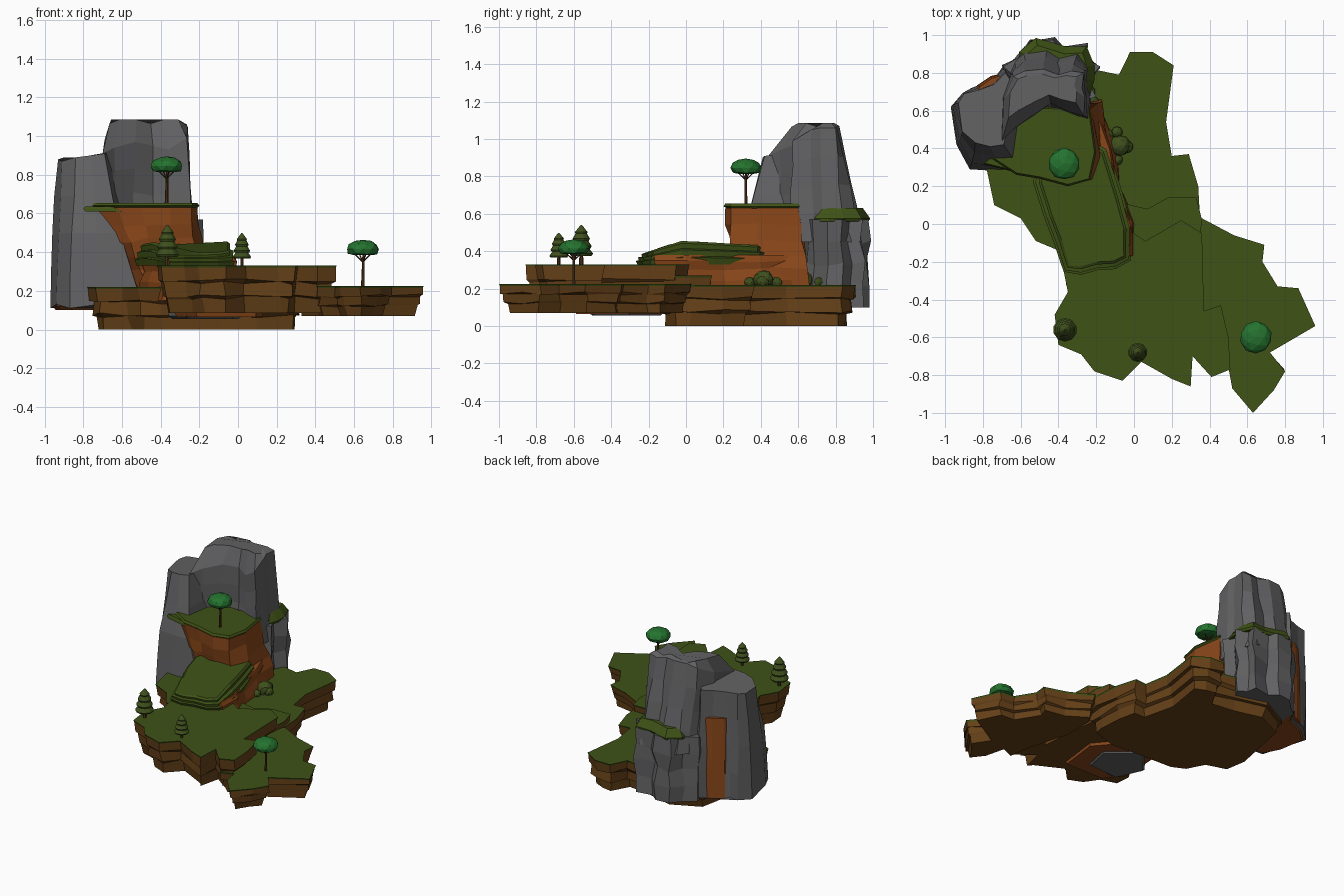
import bpy, bmesh, math, random
from mathutils import Vector

if "Cube" in bpy.data.objects:
    bpy.data.objects.remove(bpy.data.objects["Cube"])
random.seed(4)

def material(name, col):
    m = bpy.data.materials.new(name)
    m.diffuse_color = (*col, 1)
    m.use_nodes = True
    m.node_tree.nodes["Principled BSDF"].inputs["Base Color"].default_value = m.diffuse_color
    return m

GRASS = material("grass", (0.05, 0.085, 0.008))
EARTH = material("earth", (0.13, 0.052, 0.009))
CLAY = material("clay", (0.25, 0.062, 0.01))
ROCK = material("rock", (0.12, 0.12, 0.125))
LEAF = material("leaf", (0.018, 0.17, 0.028))
BARK = material("bark", (0.07, 0.03, 0.01))
PINE = material("pine", (0.05, 0.08, 0.012))

def finish(name, bm, mats):
    bmesh.ops.recalc_face_normals(bm, faces=bm.faces)
    me = bpy.data.meshes.new(name)
    bm.to_mesh(me)
    bm.free()
    for m in mats:
        me.materials.append(m)
    ob = bpy.data.objects.new(name, me)
    bpy.context.collection.objects.link(ob)
    return ob

def loft(name, rings, side, top=None, grass_band=False):
    """Skin equal-length rings from bottom to top, with flat caps."""
    bm = bmesh.new()
    vs = [[bm.verts.new(p) for p in r] for r in rings]
    n = len(rings[0])
    for k in range(len(vs) - 1):
        for i in range(n):
            j = (i + 1) % n
            f = bm.faces.new((vs[k][i], vs[k][j], vs[k + 1][j], vs[k + 1][i]))
            f.material_index = int(grass_band and k == len(vs) - 2)
    bm.faces.new(vs[0])
    bm.faces.new(vs[-1]).material_index = 1 if top else 0
    return finish(name, bm, [side, top] if top else [side])

def inset(pts, d):
    out = []
    for i, p in enumerate(pts):
        a, b, c = Vector(pts[i - 1]), Vector(p), Vector(pts[(i + 1) % len(pts)])
        e, f = (b - a).normalized(), (c - b).normalized()
        nrm = Vector((-e.y - f.y, e.x + f.x))
        out.append(b + nrm.normalized() * d if nrm.length > 0.01 else b)
    return out

def slab(name, pts, profile, side, top=None, jit=0.01, band=True):
    """Layered ledge: profile lists (z, inset) from bottom to top."""
    rings = []
    for k, (z, d) in enumerate(profile):
        j = jit if k < len(profile) - 2 else 0
        zj = j if k > 0 else 0
        rings.append([(p.x + random.uniform(-j, j), p.y + random.uniform(-j, j),
                       z + random.uniform(-zj, zj)) for p in inset(pts, d)])
    return loft(name, rings, side, top, band and top is not None)

def blend(a, b, steps, jit=0.012):
    rings = []
    for k in range(steps + 1):
        t = k / steps
        j = jit if 0 < k < steps else 0
        rings.append([Vector(p).lerp(Vector(q), t) + Vector([random.uniform(-j, j) for _ in "xyz"])
                      for p, q in zip(a, b)])
    return rings

def at(pts, z):
    return [(x, y, z) for x, y in pts]

def strata(z0, z1, deep=.065):
    h = z1 - z0
    return [(z0, deep), (z0 + .32 * h, deep * .8), (z0 + .36 * h, deep * .5), (z0 + .64 * h, deep * .45),
            (z0 + .68 * h, deep * .2), (z1 - .01, .005), (z1, 0)]

# Ground plates at stepped heights
slab("back_ground", [(-.78, .29), (-.74, .1), (-.6, .03), (-.52, -.09), (-.4, -.14), (-.1, -.17),
     (.1, -.17), (.33, -.1), (.35, .02), (.34, .2), (.29, .37), (.2, .36), (.17, .54), (.21, .84),
     (.1, .91), (-.02, .91), (-.08, .79), (-.22, .82), (-.45, .88), (-.68, .75)],
     strata(0, .22), EARTH, GRASS)
slab("front_ground", [(-.42, -.48), (-.4, -.64), (-.28, -.69), (-.21, -.78), (-.06, -.83), (.04, -.73),
     (.2, -.82), (.3, -.86), (.31, -.7), (.41, -.81), (.51, -.77), (.5, -.6), (.46, -.43), (.37, -.46),
     (.36, -.05), (.25, .02), (.06, -.09), (0, -.05), (-.1, .1), (-.38, .1), (-.4, -.12), (-.37, -.26),
     (-.35, -.36)], strata(.085, .33), EARTH, GRASS)
slab("step_ground", [(-.1, -.15), (.34, -.15), (.36, .02), (.33, .14), (.18, .14), (.07, .08), (-.1, .12)],
     strata(.1, .27), EARTH, GRASS)
slab("right_ground", [(.28, -.3), (.38, -.6), (.41, -.8), (.5, -.76), (.52, -.87), (.63, -1), (.74, -.88),
     (.8, -.78), (.72, -.68), (.96, -.54), (.87, -.34), (.76, -.33), (.68, -.2), (.69, -.11), (.53, -.06),
     (.36, .03), (.28, -.05)], strata(.07, .225, .05), EARTH, GRASS)
slab("under_ledge", [(-.34, -.46), (-.22, -.6), (.1, -.6), (.14, -.3), (-.06, -.06), (-.32, -.15)],
     [(.065, .02), (.09, .01), (.13, 0)], CLAY, jit=.005)
slab("under_rock", [(-.36, -.32), (-.27, -.52), (-.02, -.5), (.02, -.3), (-.2, -.12)],
     [(.055, .02), (.07, 0), (.1, 0)], ROCK, jit=.004)

# Clay hill, with its stepped grass bank rising towards the back
slab("clay_hill", [(-.5, .25), (-.45, .02), (-.38, -.17), (-.2, -.19), (-.01, -.18), (0, 0), (-.08, .2),
     (-.11, .4), (-.2, .64), (-.5, .66)],
     [(.15, -.015), (.24, -.01), (.3, .012), (.35, .005), (.37, .015), (.38, .02)], CLAY)
bank = [(-.53, .22), (-.47, .03), (-.42, -.1), (-.37, -.25), (-.28, -.265), (-.19, -.24), (-.1, -.235),
        (-.02, -.19), (-.015, -.02), (-.06, .15), (-.14, .4), (-.3, .5), (-.5, .4)]
def bank_ring(d, frac):
    return [(p.x, p.y, .33 + frac * min(.06 + max(0, (p.y + .22) * .35), .125 - .06 * max(p.y, 0)))
            for p in inset(bank, d)]
loft("grass_bank", [bank_ring(d, f) for d, f in [(.005, 0), (-.004, .3), (.012, .36), (.008, .62),
     (.03, .68), (.026, .9), (.04, 1)]], GRASS)

# Upper clay block with tree terrace
low = [(-.52, .36), (-.47, .29), (-.44, .28), (-.34, .25), (-.21, .25), (-.13, .36), (-.17, .66), (-.5, .62)]
high = [(-.76, .36), (-.62, .27), (-.5, .25), (-.35, .21), (-.24, .24), (-.21, .38), (-.24, .6), (-.62, .62)]
loft("clay_block", blend(at(low, .22), at(high, .63), 5, .018), CLAY)
slab("terrace_grass", high, [(.625, .01), (.64, -.01), (.655, 0)], GRASS)
slab("terrace_tip", [(-.8, .32), (-.6, .27), (-.58, .42), (-.68, .42)], [(.61, .01), (.625, 0), (.635, .01)], GRASS)

# Main cliff: lower back buttress, grass ledge, tall hollow-faced peak
butt = [(-.66, .62), (-.26, .65), (-.21, .68), (-.235, .76), (-.19, .84), (-.25, .88), (-.26, .95),
        (-.38, .93), (-.44, .98), (-.54, .97), (-.6, .9), (-.68, .84)]
butt_top = [(x + .01 * (-1) ** i, y - .005, .57) for i, (x, y) in enumerate(butt)]
loft("cliff_buttress", blend(at(butt, .1), butt_top, 4, .016), ROCK)
slab("back_grass_ledge", [(-.6, .7), (-.24, .66), (-.21, .76), (-.21, .84), (-.25, .94), (-.36, .94),
     (-.52, .985), (-.61, .91)], [(.56, .008), (.575, 0), (.63, .04)], GRASS, jit=.008)
foot = [(-.72, .42), (-.65, .5), (-.55, .58), (-.44, .62), (-.36, .59), (-.24, .56), (-.225, .68),
        (-.25, .72), (-.235, .84), (-.28, .94), (-.4, .92), (-.46, .96), (-.58, .94), (-.63, .88), (-.7, .72)]
peak = [(-.7, .44, .91), (-.64, .5, .94), (-.53, .58, .97), (-.44, .64, .95), (-.36, .6, .93),
        (-.265, .57, .99), (-.26, .67, 1.05), (-.275, .72, 1.06), (-.265, .8, 1.06), (-.33, .81, 1.05),
        (-.4, .79, 1.06), (-.48, .82, 1.07), (-.58, .81, 1.07), (-.64, .78, 1.04), (-.69, .66, .98)]
crest = [(x * .82 - .09, .7 + (y - .7) * .6 + .02, 1.085 - .02 * (i % 3 == 0)) for i, (x, y, z) in enumerate(peak)]
loft("cliff_peak", blend(at(foot, .45), peak, 4, .008) + [crest], ROCK)

# Left cliff pillar, flaring at the foot, with a clay root and seam
base = [(-.97, .62), (-.94, .42), (-.87, .29), (-.72, .28), (-.49, .27), (-.5, .6), (-.6, .8),
        (-.69, .84), (-.74, .77), (-.86, .72), (-.9, .69)]
shoulder = [(-.96, .63), (-.925, .44), (-.86, .32), (-.73, .31), (-.61, .31), (-.6, .6), (-.62, .78),
            (-.68, .83), (-.74, .76), (-.85, .71), (-.91, .69)]
top = [(-.93, .64, .88), (-.91, .49, .87), (-.84, .43, .89), (-.76, .41, .9), (-.69, .42, .91),
       (-.65, .6, .92), (-.64, .74, .91), (-.68, .8, .9), (-.74, .74, .89), (-.82, .71, .89), (-.9, .69, .89)]
base3 = [(x, y, .11 + .02 * (i % 2)) for i, (x, y) in enumerate(base)]
loft("cliff_pillar", blend(base3, at(shoulder, .5), 2, .006) + blend(at(shoulder, .5), top, 2, .006)[1:], ROCK)
slab("clay_root", base, [(.1, .03), (.12, .012), (.16, .015)], CLAY, jit=0)
slab("clay_seam", [(-.85, .68), (-.7, .6), (-.68, .8), (-.76, .785), (-.83, .735)],
     [(.12, .0), (.4, .005), (.7, .015)], CLAY, jit=.003)

# Trees and bushes
def tube(name, a, b, r0, r1, mat, sides=6):
    a, b = Vector(a), Vector(b)
    bm = bmesh.new()
    bmesh.ops.create_cone(bm, cap_ends=True, segments=sides, radius1=r0, radius2=r1, depth=(b - a).length)
    ob = finish(name, bm, [mat])
    ob.location = (a + b) / 2
    ob.rotation_euler = (b - a).to_track_quat('Z', 'Y').to_euler()
    return ob

def blob(name, loc, scale, mat, sub, jit):
    bm = bmesh.new()
    bmesh.ops.create_icosphere(bm, subdivisions=sub, radius=1)
    for v in bm.verts:
        v.co *= 1 + random.uniform(-jit, jit)
        v.co.z = max(v.co.z, -.62)
    ob = finish(name, bm, [mat])
    ob.location, ob.scale = loc, scale
    return ob

def round_tree(name, x, y, z):
    tube(name + "_trunk", (x, y, z - .02), (x + .004, y, z + .17), .01, .006, BARK)
    for k in range(4):
        a = k * math.pi / 2 + .4
        tube(f"{name}_branch_{k + 1}", (x, y, z + .13),
             (x + .05 * math.cos(a), y + .05 * math.sin(a), z + .175), .004, .003, BARK, 5)
    blob(name + "_crown", (x, y, z + .195), (.085, .085, .05), LEAF, 2, .04)

def pine(name, x, y, z, s):
    tube(name + "_trunk", (x, y, z - .01), (x, y, z + .06 * s), .012 * s, .01 * s, BARK)
    for k, (lo, hi, r) in enumerate([(.045, .1, .063), (.085, .14, .056), (.125, .178, .046), (.16, .21, .034)]):
        tip = .004 if k == 3 else r * .5
        tube(f"{name}_tier_{k + 1}", (x, y, z + lo * s), (x, y, z + (lo + .012) * s), r * .88 * s, r * s, PINE, 10)
        tube(f"{name}_slope_{k + 1}", (x, y, z + (lo + .012) * s), (x, y, z + hi * s), r * s, tip * s, PINE, 10)

round_tree("terrace_tree", -.37, .32, .65)
round_tree("meadow_tree", .645, -.6, .22)
pine("large_pine", -.365, -.56, .33, 1)
pine("small_pine", .02, -.68, .33, .8)

bushes = [(-.075, .415, .055), (-.135, .42, .035), (-.14, .47, .033), (-.09, .485, .03), (-.04, .41, .035),
          (-.14, .365, .035), (-.09, .34, .03), (-.225, .63, .05), (-.24, .7, .035), (-.21, .56, .035)]
for i, (x, y, r) in enumerate(bushes):
    blob(f"bush_{i + 1}", (x, y, .215 + r * .6), (r, r, r * .95), PINE, 2, .05)
